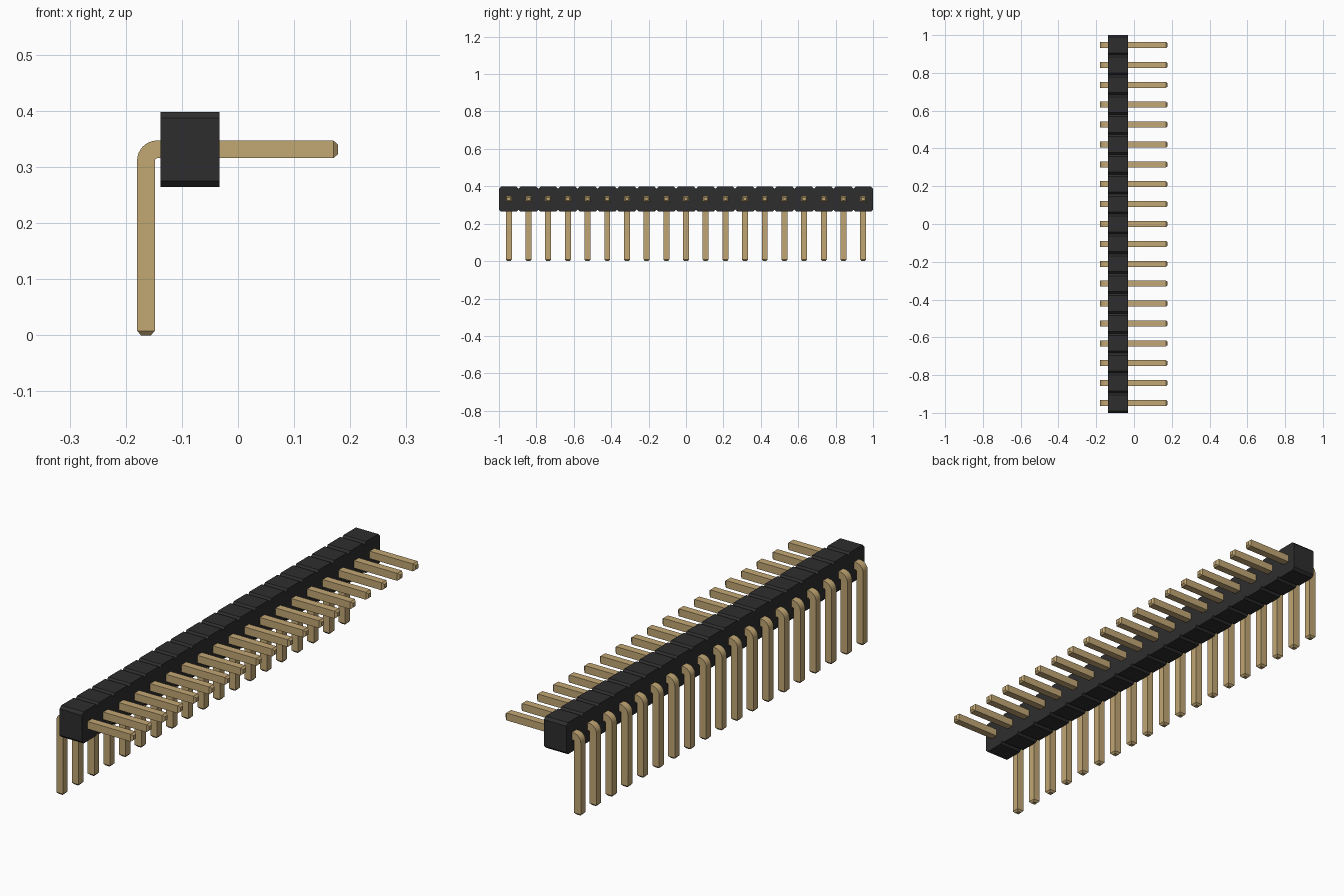
import bpy, bmesh, math
from mathutils import Vector

if "Cube" in bpy.data.objects:
    bpy.data.objects.remove(bpy.data.objects["Cube"], do_unlink=True)

COUNT = 19
PITCH = 2 / COUNT
HALF = 0.0158            # half the pin thickness
BEND = 0.02              # centreline radius of the pin bend
TIP = 0.008              # length of the tapered tips
PIN_X, PIN_Z, PIN_END = -0.164, 0.3315, 0.178


def material(name, color, roughness, metallic=0.0):
    mat = bpy.data.materials.new(name)
    mat.use_nodes = True
    mat.diffuse_color = (*color, 1)
    bsdf = mat.node_tree.nodes["Principled BSDF"]
    bsdf.inputs["Base Color"].default_value = (*color, 1)
    bsdf.inputs["Roughness"].default_value = roughness
    bsdf.inputs["Metallic"].default_value = metallic
    return mat


def finish(bm, name, mat):
    bmesh.ops.recalc_face_normals(bm, faces=bm.faces)
    mesh = bpy.data.meshes.new(name)
    bm.to_mesh(mesh)
    bm.free()
    mesh.materials.append(mat)
    obj = bpy.data.objects.new(name, mesh)
    bpy.context.collection.objects.link(obj)
    return obj


black = material("black plastic", (0.027, 0.027, 0.028), 0.6)
gold = material("dull gold", (0.54, 0.385, 0.175), 0.5)

# Housing: a row of chamfered blocks as one outline, extruded along x
x0, x1, z0, z1, cut = -0.138, -0.033, 0.264, 0.398, 0.011
top = []
for i in range(COUNT):
    start = -1 + i * PITCH
    top += [(start, z1 - cut), (start + cut, z1), (start + PITCH - cut, z1)]
top.append((1, z1 - cut))
outline = top + [(y, z0 + z1 - z) for y, z in reversed(top)]
bm = bmesh.new()
face = bm.faces.new([bm.verts.new((x0, y, z)) for y, z in outline])
extruded = bmesh.ops.extrude_face_region(bm, geom=[face], use_keep_orig=True)
moved = [v for v in extruded["geom"] if isinstance(v, bmesh.types.BMVert)]
bmesh.ops.translate(bm, verts=moved, vec=(x1 - x0, 0, 0))
finish(bm, "housing", black)

# Pin path: centre, outward normal and half size of each square section
down, side = Vector((-1, 0, 0)), Vector((0, 0, 1))
sections = [(Vector((PIN_X, 0, 0)), down, HALF * 0.55),
            (Vector((PIN_X, 0, TIP)), down, HALF)]
centre = Vector((PIN_X + BEND, 0, PIN_Z - BEND))
STEPS = 8
for i in range(STEPS + 1):
    a = math.pi / 2 * i / STEPS
    normal = Vector((-math.cos(a), 0, math.sin(a)))
    sections.append((centre + normal * BEND, normal, HALF))
sections += [(Vector((PIN_END - TIP, 0, PIN_Z)), side, HALF),
             (Vector((PIN_END, 0, PIN_Z)), side, HALF * 0.55)]

# Loft the square sections into one pin
bm = bmesh.new()
rings = []
for point, normal, h in sections:
    across = Vector((0, 1, 0))
    rings.append([bm.verts.new(point + normal * h * s + across * h * t)
                  for s, t in ((-1, -1), (1, -1), (1, 1), (-1, 1))])
for a, b in zip(rings, rings[1:]):
    for k in range(4):
        n = (k + 1) % 4
        bm.faces.new((a[k], a[n], b[n], b[k]))
bm.faces.new(rings[0])
bm.faces.new(rings[-1])
pin = finish(bm, "pin_1", gold)
bpy.ops.object.select_all(action="DESELECT")
pin.select_set(True)
bpy.context.view_layer.objects.active = pin
bpy.ops.object.shade_smooth_by_angle(angle=math.radians(25))

# Repeat the pin along the housing
for i in range(COUNT):
    obj = pin if i == 0 else pin.copy()
    if i:
        obj.name = f"pin_{i + 1}"
        bpy.context.collection.objects.link(obj)
    obj.location.y = -1 + PITCH * (i + 0.5)
